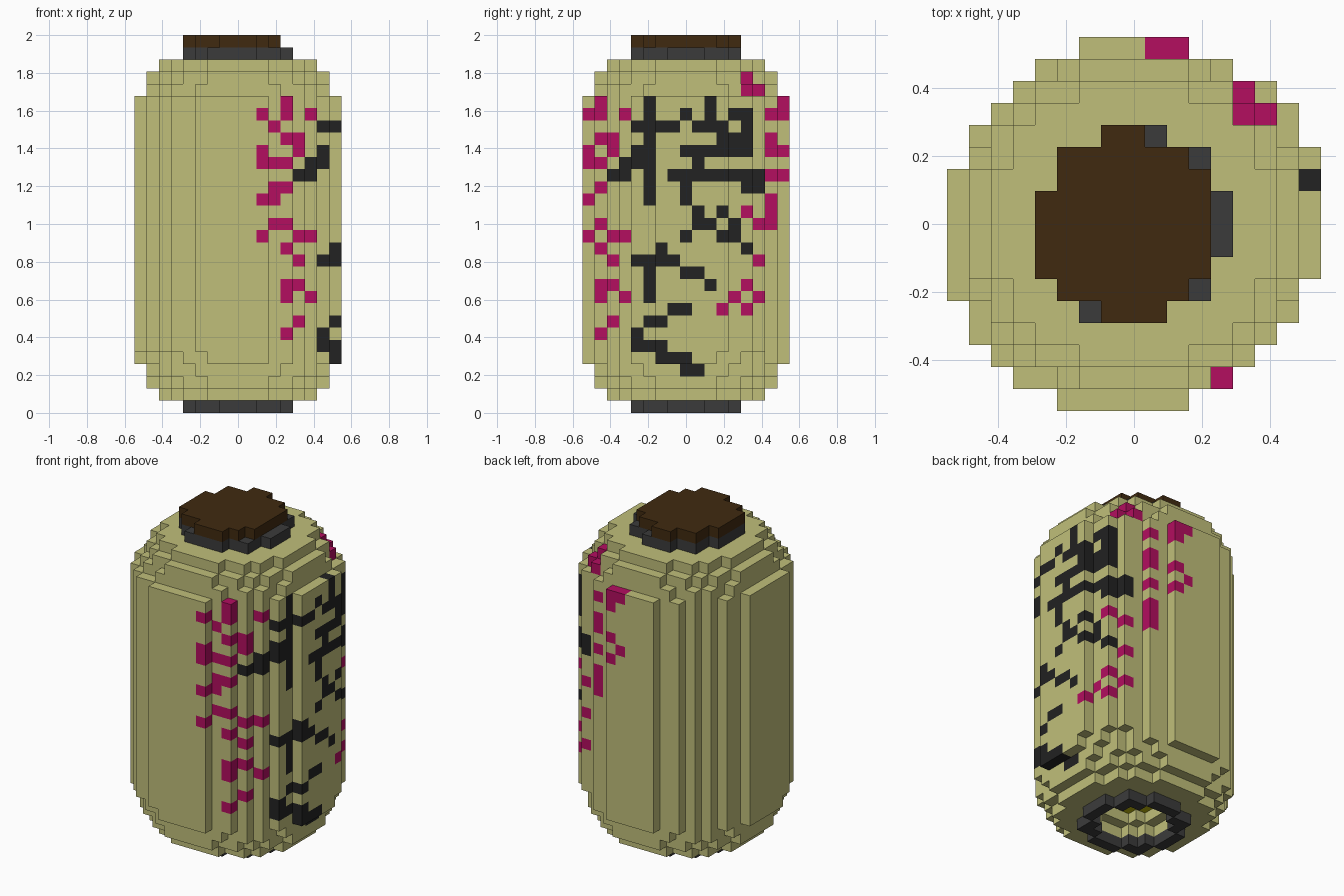
import bpy, bmesh

cube = bpy.data.objects.get("Cube")
if cube:
    bpy.data.objects.remove(cube, do_unlink=True)

S = 2 / 31          # block size: 31 layers make the full height
C = 8               # centre block of the 17 x 17 plan


def material(name, hex_colour):
    channels = [int(hex_colour[i:i + 2], 16) / 255 for i in (0, 2, 4)]
    col = [c / 12.92 if c < 0.04045 else ((c + 0.055) / 1.055) ** 2.4 for c in channels] + [1]
    m = bpy.data.materials.new(name)
    m.use_nodes = True
    m.diffuse_color = col
    bsdf = m.node_tree.nodes["Principled BSDF"]
    bsdf.inputs["Base Color"].default_value = col
    bsdf.inputs["Roughness"].default_value = 0.9
    return m


tan = material("tan", "C0BF7A")
black = material("black", "222222")
magenta = material("magenta", "B30E60")
grey = material("dark grey", "3B3B3B")
brown = material("dark brown", "402A10")
yellow = material("yellow", "C4BC0C")


def disc(r2):
    """Plan cells within a squared radius of the centre."""
    return {(i, j) for i in range(17) for j in range(17)
            if (i - C) ** 2 + (j - C) ** 2 <= r2}


def layer(cells, k):
    return {(i, j, k) for i, j in cells}


# Plan of the jar wall: first and last block in each row, front to back
spans = ([(5, 10), (3, 12), (2, 13), (1, 14), (1, 15), (0, 15)] + [(0, 16)] * 5
         + [(1, 16), (1, 15), (2, 15), (3, 14), (4, 12), (6, 10)])
plan = {(i, j) for j, (a, b) in enumerate(spans) for i in range(a, b + 1)}

# Jar body: straight wall with stepped shoulders
jar = set()
for k in range(5, 26):
    jar |= layer(plan, k)
jar |= layer(plan & disc(70), 4)
for k, r2 in ((1, 41), (2, 53), (3, 62)):
    jar |= layer(disc(r2), k) | layer(disc(r2), 29 - k)

# Stepped recess under the jar, with the filling showing at its top
jar -= layer(disc(10), 1) | layer(disc(5), 2)
filling = layer(disc(5), 3)
jar -= filling

base_ring = layer(disc(18) - disc(10), 0)
neck = layer(disc(18) | {(4, 6), (6, 4)}, 29)
lid_spans = [(7, 9), (5, 10)] + [(4, 11)] * 4 + [(5, 11), (5, 10), (7, 8)]
lid = {(i, j + 4, 30) for j, (a, b) in enumerate(lid_spans) for i in range(a, b + 1)}

# Painted strokes on the left side: layer, first row, last row
black_strokes = [
    (24, 8, 8), (24, 12, 13), (23, 4, 7), (23, 9, 11), (23, 13, 13), (22, 11, 13),
    (21, 4, 4), (21, 8, 13), (20, 3, 4), (20, 9, 9), (19, 2, 3), (19, 7, 14),
    (18, 13, 14), (16, 9, 9), (16, 11, 11), (15, 9, 10), (15, 12, 12), (14, 8, 8),
    (14, 11, 12), (13, 6, 6), (13, 13, 13), (12, 4, 7), (11, 8, 9), (10, 10, 10),
    (8, 7, 8), (7, 5, 6), (6, 4, 4), (5, 4, 6), (4, 6, 8), (3, 8, 9)]
# Upright strokes: row, lowest layer, highest layer
for j, low, high in ((5, 17, 25), (5, 9, 11), (8, 17, 18), (10, 24, 25)):
    black_strokes += [(k, j, j) for k in range(low, high + 1)]
front_spots = [
    (25, 1, 1), (24, 0, 1), (24, 3, 3), (22, 1, 2), (21, 0, 0), (21, 2, 2), (20, 0, 1),
    (18, 1, 1), (17, 0, 0), (15, 1, 1), (14, 0, 0), (14, 2, 3), (13, 1, 1), (12, 2, 2),
    (10, 1, 2), (9, 1, 1), (9, 3, 3), (7, 2, 2), (6, 1, 1)]
back_spots = [
    (27, 13, 13), (26, 13, 14), (25, 16, 16), (24, 15, 16), (22, 15, 15), (21, 15, 16),
    (19, 15, 16), (17, 15, 15), (16, 13, 13), (16, 15, 15), (15, 14, 15), (12, 14, 14),
    (10, 13, 13), (9, 12, 12), (9, 14, 14), (8, 11, 11), (8, 13, 13)]
paint = {}
for strokes, index in ((black_strokes, 1), (front_spots, 2), (back_spots, 2)):
    for k, first, last in strokes:
        for j in range(first, last + 1):
            outermost = max(c[0] for c in jar if c[1] == j and c[2] == k)
            paint[outermost, j, k] = index
# Spots reaching round to the front and back panels
for k in (15, 17, 18, 20, 23):
    paint[11, 1, k] = 2
for k in (20, 25):
    paint[9, 16, k] = 2

# The four corners of each block side, keyed by its direction
SIDES = {
    (1, 0, 0): ((1, 0, 0), (1, 1, 0), (1, 1, 1), (1, 0, 1)),
    (-1, 0, 0): ((0, 0, 0), (0, 0, 1), (0, 1, 1), (0, 1, 0)),
    (0, 1, 0): ((0, 1, 0), (0, 1, 1), (1, 1, 1), (1, 1, 0)),
    (0, -1, 0): ((0, 0, 0), (1, 0, 0), (1, 0, 1), (0, 0, 1)),
    (0, 0, 1): ((0, 0, 1), (1, 0, 1), (1, 1, 1), (0, 1, 1)),
    (0, 0, -1): ((0, 0, 0), (0, 1, 0), (1, 1, 0), (1, 0, 0)),
}
solid = jar | filling | base_ring | neck | lid


def build(name, cells, materials, colours):
    """Make the exposed block sides of one part."""
    bm = bmesh.new()
    verts = {}
    for cell in sorted(cells):
        for d, corners in SIDES.items():
            if tuple(a + b for a, b in zip(cell, d)) in solid:
                continue
            loop = []
            for corner in corners:
                p = tuple(a + b for a, b in zip(cell, corner))
                if p not in verts:
                    verts[p] = bm.verts.new(((p[0] - 8.5) * S, (p[1] - 8.5) * S, p[2] * S))
                loop.append(verts[p])
            face = bm.faces.new(loop)
            face.material_index = colours.get(cell, 0)
    mesh = bpy.data.meshes.new(name)
    bm.to_mesh(mesh)
    bm.free()
    for m in materials:
        mesh.materials.append(m)
    bpy.context.collection.objects.link(bpy.data.objects.new(name, mesh))


build("jar_body", jar, [tan, black, magenta], paint)
build("jar_filling", filling, [yellow], {})
build("base_ring", base_ring, [grey], {})
build("neck", neck, [grey], {})
build("lid", lid, [brown], {})
